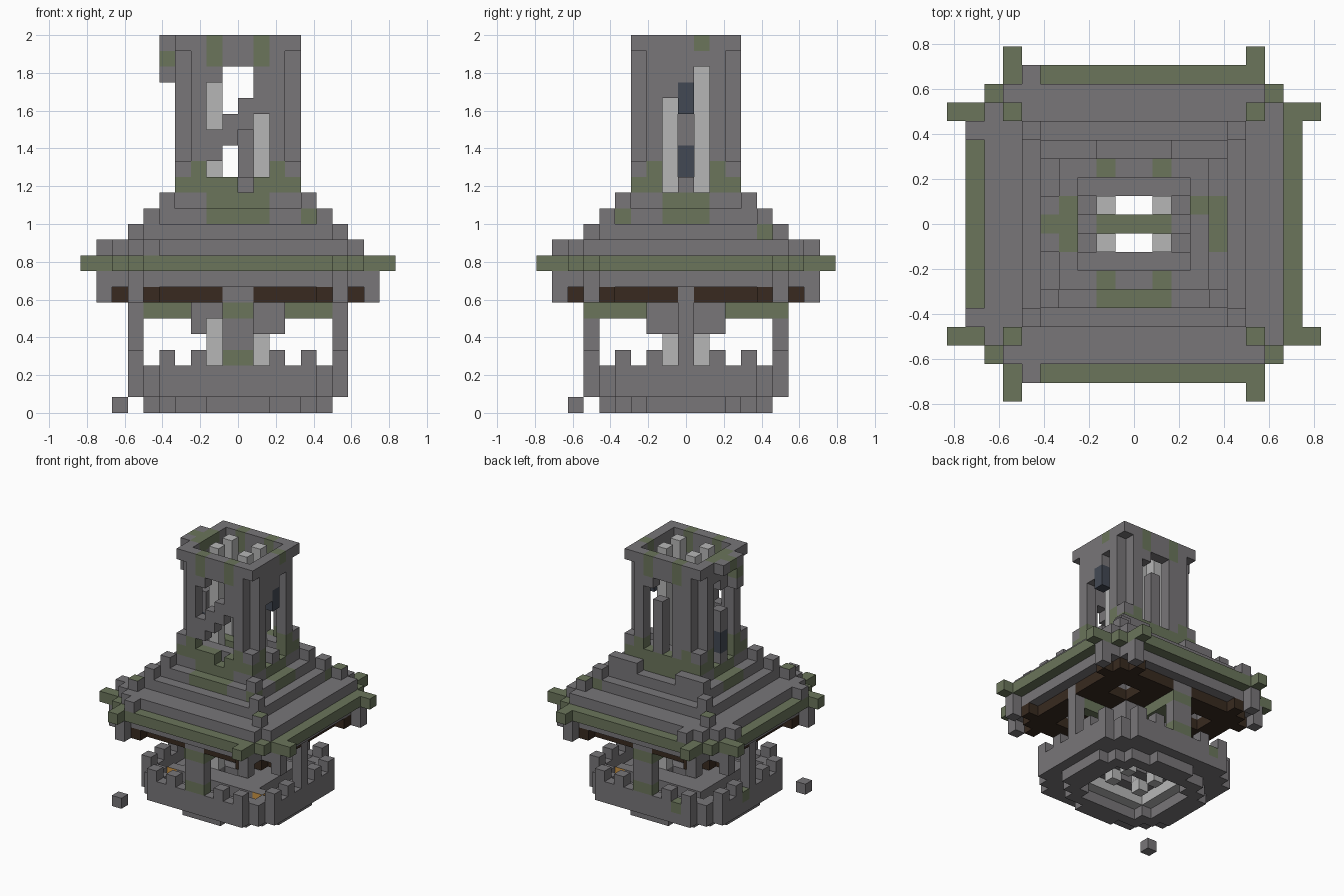
import bpy, bmesh
from mathutils import Vector

cube = bpy.data.objects.get("Cube")
if cube:
    bpy.data.objects.remove(cube, do_unlink=True)

U = 1 / 12  # edge of one block
COLOURS = {
    "stone": (0.188, 0.180, 0.190), "moss": (0.145, 0.178, 0.104),
    "pale_stone": (0.47, 0.47, 0.47), "dark_timber": (0.040, 0.023, 0.014),
    "slate_glass": (0.055, 0.066, 0.088), "amber": (0.60, 0.30, 0.06),
}
NAMES = list(COLOURS)
MATS = []
for name, rgb in COLOURS.items():
    m = bpy.data.materials.new(name)
    m.use_nodes = True
    m.diffuse_color = (*rgb, 1)
    bsdf = m.node_tree.nodes["Principled BSDF"]
    bsdf.inputs["Base Color"].default_value = (*rgb, 1)
    bsdf.inputs["Roughness"].default_value = 0.9
    MATS.append(m)

STEPS = [Vector(d) for d in ((1, 0, 0), (-1, 0, 0), (0, 1, 0), (0, -1, 0), (0, 0, 1), (0, 0, -1))]


class Part:
    """Blocks of one part; bounds are in block units."""

    def __init__(self, name):
        self.name, self.cells, self.tops = name, {}, {}

    def box(self, x0, x1, y0, y1, z0, z1, colour="stone"):
        for x in range(x0, x1):
            for y in range(round(y0 + 0.5), round(y1 + 0.5)):
                for z in range(z0, z1):
                    if colour:
                        self.cells[x, y, z] = colour
                    else:
                        self.cells.pop((x, y, z), None)

    def slab(self, hx, hy, z0, z1, colour="stone"):
        self.box(-hx, hx, -hy, hy, z0, z1, colour)

    def four(self, x0, x1, y0, y1, z0, z1, colour="stone"):
        for xa, xb in ((x0, x1), (-x1, -x0)):
            for ya, yb in ((y0, y1), (-y1, -y0)):
                self.box(xa, xb, ya, yb, z0, z1, colour)

    def paint(self, rule, colour="moss", top_only=False):
        target = self.tops if top_only else self.cells
        for (x, y, z) in list(self.cells):
            if rule(abs(x + 0.5), abs(y), z):
                target[x, y, z] = colour

    def build(self):
        bm = bmesh.new()
        for cell, colour in self.cells.items():
            x, y, z = cell
            c = Vector((x + 0.5, y, z + 0.5))
            for d in STEPS:
                if (x + int(d.x), y + int(d.y), z + int(d.z)) in self.cells:
                    continue
                a = Vector((d.y, d.z, d.x)) / 2
                b = d.cross(a)
                mid = c + d / 2
                f = bm.faces.new([bm.verts.new((mid + s * a + t * b) * U)
                                  for s, t in ((1, 1), (-1, 1), (-1, -1), (1, -1))])
                shown = self.tops.get(cell, colour) if d.z > 0 else colour
                f.material_index = NAMES.index(shown)
        bmesh.ops.remove_doubles(bm, verts=bm.verts, dist=U / 100)
        bmesh.ops.recalc_face_normals(bm, faces=bm.faces)
        bmesh.ops.dissolve_limit(bm, angle_limit=0.01, verts=bm.verts,
                                 edges=bm.edges, delimit={'MATERIAL'})
        mesh = bpy.data.meshes.new(self.name)
        bm.to_mesh(mesh)
        bm.free()
        for m in MATS:
            mesh.materials.append(m)
        bpy.context.collection.objects.link(bpy.data.objects.new(self.name, mesh))


# Stepped foundation with an open middle
p = Part("foundation")
for hx, hy in ((6, 2.5), (5, 3.5), (4, 4.5), (2, 5.5)):
    p.slab(hx, hy, 0, 1)
p.slab(4, 2.5, 0, 1, None)
p.slab(3, 3.5, 0, 1, None)
p.build()

# Floor with a pale ring around a raised middle
p = Part("floor")
p.slab(6, 4.5, 1, 2)
p.slab(5, 5.5, 1, 2)
p.slab(4, 3.5, 1, 2, "pale_stone")
p.slab(3, 2.5, 1, 2, None)
p.slab(4, 3.5, 2, 3)
p.slab(1, 1.5, 2, 3, None)
p.box(-1, 1, -0.5, 0.5, 2, 3)
p.build()

# Eight-sided parapet with merlons
p = Part("parapet_wall")
SHELL = ((7, 4.5), (6, 5.5), (5, 6.5))
for hx, hy in SHELL:
    p.slab(hx, hy, 1, 3)
for hx, hy in SHELL:
    p.slab(hx - 1, hy - 1, 1, 3, None)
p.four(4, 5, 5.5, 6.5, 3, 4)
p.four(2, 3, 5.5, 6.5, 3, 4)
p.four(6, 7, 3.5, 4.5, 3, 4)
p.four(6, 7, 1.5, 2.5, 3, 4)
p.box(-4, -3, 5.5, 6.5, 2, 3, "moss")
p.box(-7, -6, 0.5, 1.5, 2, 3, "moss")
p.build()

# Piers in the middle of each side
p = Part("side_piers")
for y in (-6.5, 5.5):
    p.box(-1, 1, y, y + 1, 3, 8)
for x in (-7, 6):
    p.box(x, x + 1, -0.5, 0.5, 3, 8)
p.paint(lambda x, y, z: x < 1 and z in (3, 6))
p.build()

# Corbels around the inner pillars
p = Part("inner_corbels")
p.four(2, 3, 1.5, 2.5, 5, 7)
for y in (-2.5, 1.5):
    p.box(1, 2, y, y + 1, 5, 7)
for y in (-1.5, 0.5):
    p.box(2, 3, y, y + 1, 5, 7)
p.four(1, 2, 1.5, 2.5, 6, 7)
p.four(2, 3, 0.5, 1.5, 6, 7)
p.build()

# Mossy beams from the piers to the corbels
p = Part("cross_beams")
for s in (3, -6):
    p.box(s, s + 3, -0.5, 0.5, 6, 7, "moss")
for s in (2.5, -5.5):
    p.box(-1, 1, s, s + 3, 6, 7, "moss")
p.build()

# Timber frames in the four corners of the ceiling
p = Part("timber_frames")
p.four(1, 7, 0.5, 6.5, 7, 8, "dark_timber")
p.four(3, 5, 2.5, 4.5, 7, 8, None)
p.four(7, 8, 4.5, 5.5, 7, 8, "dark_timber")
p.four(5, 6, 6.5, 7.5, 7, 8, "dark_timber")
p.build()

# Ceiling with an opening above each frame, and eave brackets
p = Part("ceiling")
p.slab(8, 6.5, 8, 9)
p.slab(7, 7.5, 8, 9)
p.four(3, 5, 2.5, 4.5, 8, 9, None)
p.slab(2, 1.5, 8, 9, None)
p.four(6, 7, 7.5, 8.5, 7, 9)
p.four(8, 9, 5.5, 6.5, 7, 9)
p.build()

# Mossy eave with pointed tips
p = Part("eave")
for hx, hy in ((9, 6.5), (8, 7.5), (7, 8.5)):
    p.slab(hx, hy, 9, 10, "moss")
p.four(6, 7, 8.5, 9.5, 9, 10, "moss")
p.four(9, 10, 5.5, 6.5, 9, 10, "moss")
p.slab(2, 1.5, 9, 10, None)
p.build()

# Stepped roof with hip stones on the corners
p = Part("stepped_roof")
p.slab(8, 6.5, 10, 11)
p.slab(7, 7.5, 10, 11)
for k in range(3):
    p.slab(6 - k, 5.5 - k, 11 + k, 12 + k)
    p.four(6 - k, 7 - k, 5.5 - k, 6.5 - k, 11 + k, 12 + k)
p.slab(2, 1.5, 10, 14, None)
for y in (-8.5, 7.5):
    p.box(-6, -5, y, y + 1, 10, 11)
for y in (-5.5, 4.5):
    p.box(-9, -8, y, y + 1, 10, 11)
p.paint(lambda x, y, z: z >= 12 and (x < 2 and y > 2 or y < 2 and x > 3))
p.paint(lambda x, y, z: z == 11 and x > 6, "moss", True)
p.box(-2, 2, 3.5, 4.5, 12, 13)
p.box(2, 4, 3.5, 4.5, 13, 14)
p.box(-4, -2, 3.5, 4.5, 13, 14)
p.box(4, 5, -4.5, -3.5, 12, 13, "moss")
p.box(5, 6, 4.5, 5.5, 11, 12, "moss")
p.build()

# Tower shaft with notched corners and an opening in each side
p = Part("tower_shaft")
p.slab(4, 3.5, 14, 23)
p.four(3, 4, 2.5, 3.5, 16, 23, None)
p.slab(3, 2.5, 15, 23, None)
p.slab(2, 1.5, 14, 15, None)
p.box(-2, 2, -3.5, 3.5, 15, 22, None)
p.box(-4, 4, -1.5, 1.5, 14, 22, None)
p.box(-3, 3, -0.5, 0.5, 14, 15)
p.box(-2, 2, -0.5, 0.5, 14, 15, "moss")
p.box(3, 4, -1.5, -0.5, 20, 22)
p.four(1, 2, 2.5, 3.5, 21, 22)
p.box(-2, -1, 2.5, 3.5, 15, 21)
p.paint(lambda x, y, z: z == 14 and (x > 3 and y > 1 or y > 2))
p.paint(lambda x, y, z: z == 15 and (2 < x < 3 or 1 < y < 3))
p.paint(lambda x, y, z: z == 22 and 1 < x < 2)
p.box(-4, -3, -1.5, -0.5, 22, 23, "moss")
p.box(0, 1, -3.5, -2.5, 14, 15, None)
p.build()

# Broken tracery climbing across the openings
p = Part("window_tracery")
for k in range(4):
    p.box(k - 2, k - 1, -3.5, -2.5, 16 + k, 18 + k)
p.box(0, 1, 2.5, 3.5, 15, 20)
for z0, z1 in ((14, 15), (17, 19), (21, 22)):
    p.box(-4, -3, -0.5, 0.5, z0, z1)
for z0, z1 in ((14, 15), (21, 22)):
    p.box(3, 4, -0.5, 0.5, z0, z1)
p.build()

# Remaining window panes
p = Part("window_panes")
p.box(-4, -3, -0.5, 0.5, 15, 17, "slate_glass")
p.box(3, 4, -0.5, 0.5, 19, 21, "slate_glass")
p.build()

# Tower rim with a broken corbel on one side
p = Part("tower_rim")
p.slab(4, 3.5, 23, 24)
p.slab(3, 2.5, 23, 24, None)
p.box(-5, -4, -1.5, 1.5, 23, 24)
p.box(-5, -4, -1.5, -0.5, 21, 23)
p.paint(lambda x, y, z: z == 23 and 1 < x < 2)
p.box(-4, -3, -1.5, 1.5, 23, 24, "moss")
p.box(-5, -4, -0.5, 0.5, 23, 24, "moss")
p.box(-5, -4, -1.5, -0.5, 22, 23, "moss")
p.box(3, 4, 0.5, 1.5, 23, 24, "moss")
p.build()

# Four pale pillars inside the shaft
p = Part("inner_pillars")
p.four(1, 2, 0.5, 1.5, 1, 24, "pale_stone")
p.build()

# Small capped lamps on the floor
p = Part("floor_lamps")
for x, y in ((4, -3.5), (-5, -3.5), (4, 2.5)):
    p.box(x, x + 1, y, y + 1, 2, 3, "amber")
p.paint(lambda x, y, z: True, "stone", True)
p.build()

# One fallen stone beside the wall
p = Part("fallen_stone")
p.box(-8, -7, -7.5, -6.5, 0, 1)
p.build()
